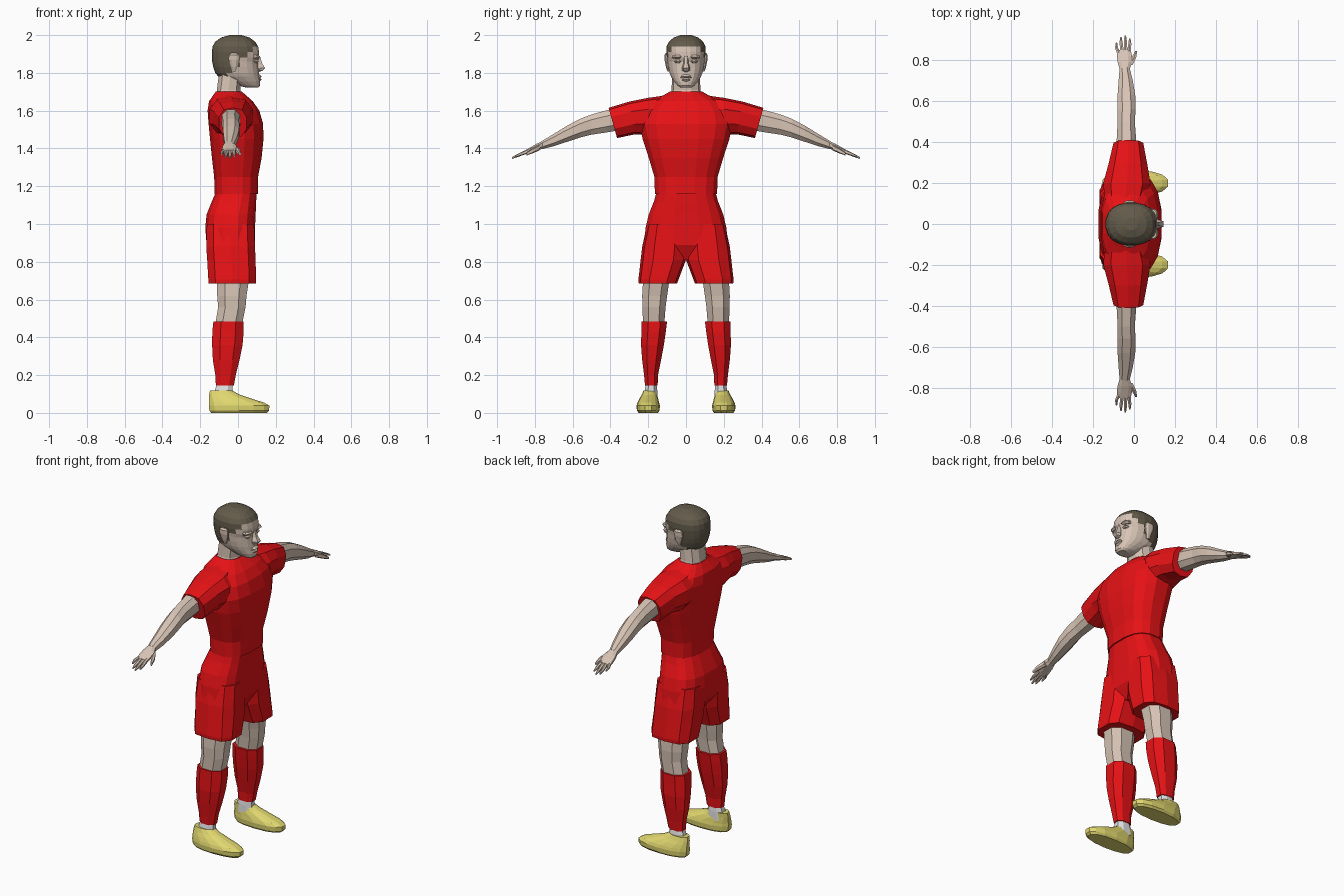
import bpy, bmesh, math


def material(name, rgb):
    m = bpy.data.materials.new(name)
    m.diffuse_color = (*rgb, 1)
    return m


RED = material("red cloth", (0.80, 0.006, 0.008))
SKIN = material("skin", (0.68, 0.55, 0.46))
HAIR = material("dark hair", (0.125, 0.105, 0.07))
YELLOW = material("yellow shoe", (0.75, 0.68, 0.16))
WHITE = material("white ankle", (0.75, 0.75, 0.76))


def loft(name, rings, mat, sides=8, power=2.4, mirror=False, second=None, rule=None):
    """Skin rings (x0, x1, ya, za, yb, zb): x extent plus the two ends of the other diameter."""
    bm = bmesh.new()
    loops = []
    for x0, x1, ya, za, yb, zb in rings:
        loop = []
        for i in range(sides):
            a = 2 * math.pi * (i + 0.5) / sides
            c, s = math.cos(a), math.sin(a)
            k = math.cos(math.pi / sides) if sides <= 10 else 1
            c = math.copysign(min(1, abs(c / k)) ** (2 / power), c)
            s = math.copysign(min(1, abs(s / k)) ** (2 / power), s)
            loop.append(bm.verts.new(((x0 + x1) / 2 + c * (x1 - x0) / 2,
                                      (ya + yb) / 2 + s * (ya - yb) / 2,
                                      (za + zb) / 2 + s * (za - zb) / 2)))
        loops.append(loop)
    for p, q in zip(loops, loops[1:]):
        for i in range(sides):
            j = (i + 1) % sides
            bm.faces.new((p[i], p[j], q[j], q[i]))
    bm.faces.new(loops[0])
    bm.faces.new(loops[-1])
    bmesh.ops.recalc_face_normals(bm, faces=bm.faces)
    if rule:
        for f in bm.faces:
            f.material_index = int(rule(f.calc_center_median()))
    me = bpy.data.meshes.new(name)
    bm.to_mesh(me)
    bm.free()
    me.materials.append(mat)
    if second:
        me.materials.append(second)
    ob = bpy.data.objects.new(name, me)
    bpy.context.collection.objects.link(ob)
    if mirror:
        mod = ob.modifiers.new("mirror", 'MIRROR')
        mod.use_axis = (False, True, False)
        mod.use_mirror_merge = False
    return ob


def mid(*rows):
    """Level rings centred on y = 0 from (z, x0, x1, half width)."""
    return [(x0, x1, w, z, -w, z) for z, x0, x1, w in rows]


def side(*rows):
    """Level rings off centre from (z, x0, x1, inner y, outer y)."""
    return [(x0, x1, yo, z, yi, z) for z, x0, x1, yi, yo in rows]


def along(*rows):
    """Upright rings from (y, x0, x1, z bottom, z top)."""
    return [(x0, x1, y, zt, y, zb) for y, x0, x1, zb, zt in rows]


# Shirt body and sleeves
loft("shirt", mid((1.16, -.125, .108, .167), (1.25, -.128, .108, .17), (1.35, -.14, .127, .20),
                  (1.45, -.15, .137, .233), (1.53, -.158, .135, .25), (1.60, -.163, .115, .235),
                  (1.65, -.155, .08, .19), (1.685, -.13, .04, .115), (1.702, -.118, .02, .085)),
     RED, sides=16, power=2.6)
loft("sleeve", [(-.14, .05, .08, 1.685, .08, 1.46), (-.15, .08, .20, 1.668, .20, 1.47),
                (-.125, .065, .30, 1.648, .27, 1.475), (-.10, .045, .41, 1.615, .365, 1.455)],
     RED, sides=10, mirror=True)

# Shorts
loft("shorts_top", mid((1.17, -.118, .10, .158), (1.12, -.14, .098, .172), (1.05, -.168, .095, .20),
                       (0.98, -.175, .092, .217), (0.89, -.168, .090, .225), (0.81, -.11, .05, .15)),
     RED, sides=16, power=2.8)
loft("shorts_leg", side((1.0, -.165, .085, .01, .205), (0.88, -.168, .09, -.005, .232),
                        (0.81, -.163, .093, .0, .240), (0.705, -.157, .096, .04, .252),
                        (0.685, -.155, .094, .047, .25)), RED, sides=10, power=2.8, mirror=True)

# Legs, socks, ankles and shoes
loft("leg", side((.75, -.12, .06, .085, .225), (.69, -.112, .056, .09, .228), (.62, -.11, .045, .10, .232),
                 (.56, -.105, .04, .108, .23), (.47, -.12, .022, .115, .228)), SKIN, mirror=True)
loft("sock", side((.485, -.13, .03, .10, .236), (.43, -.136, .03, .107, .236), (.36, -.137, .024, .117, .238),
                  (.28, -.133, .008, .132, .232), (.20, -.12, -.012, .148, .222),
                  (.145, -.117, -.022, .15, .217)), RED, mirror=True)
loft("ankle", side((.16, -.11, -.03, .157, .21), (.12, -.122, -.028, .152, .218),
                   (.07, -.13, -.02, .15, .22)), WHITE, mirror=True)
loft("shoe", side((0, -.145, .155, .148, .25), (.012, -.155, .168, .14, .26), (.038, -.158, .17, .138, .262),
                  (.055, -.157, .14, .142, .257), (.075, -.156, .075, .147, .247),
                  (.095, -.155, .015, .153, .235), (.118, -.15, -.03, .155, .225)),
     YELLOW, sides=14, power=2.3, mirror=True)

# Arms and hands
loft("arm", along((.33, -.09, .015, 1.50, 1.625), (.42, -.084, .01, 1.485, 1.602),
                  (.50, -.08, .004, 1.473, 1.58), (.56, -.08, .008, 1.458, 1.557),
                  (.63, -.08, .006, 1.435, 1.52), (.70, -.075, -.006, 1.412, 1.477),
                  (.765, -.07, -.022, 1.396, 1.438)), SKIN, mirror=True)
loft("palm", along((.755, -.07, -.022, 1.40, 1.442), (.79, -.080, -.008, 1.388, 1.425),
                   (.82, -.084, -.010, 1.380, 1.408), (.85, -.082, -.016, 1.370, 1.391)),
     SKIN, mirror=True)
for i, (start, tip, reach) in enumerate([(-.074, -.086, .885), (-.057, -.064, .912),
                                         (-.040, -.043, .92), (-.024, -.021, .905)]):
    z = 1.345 + (.92 - reach) * .5
    loft(f"finger_{i + 1}", along((.835, start - .009, start + .009, 1.375, 1.397),
                                  (reach - .025, tip - .007, tip + .008, z + .008, z + .024),
                                  (reach, tip - .003, tip + .004, z, z + .010)),
         SKIN, sides=6, mirror=True)
loft("thumb", along((.775, -.035, -.008, 1.390, 1.42), (.81, -.012, .010, 1.375, 1.402),
                    (.845, .006, .016, 1.362, 1.378)), SKIN, sides=6, mirror=True)

# Neck and head, with hair coloured above a sloping hairline
loft("neck", mid((1.66, -.115, .025, .09), (1.71, -.112, .012, .076), (1.80, -.10, .02, .074)),
     SKIN, sides=10)


def is_hair(c):
    t = min(1, max(0, (c.x + .06) / .15))
    return c.z > 1.785 + t * .15


loft("head", mid((1.722, .045, .108, .028), (1.733, .0, .117, .046), (1.755, -.055, .118, .064),
                 (1.78, -.105, .114, .080), (1.80, -.122, .112, .088), (1.83, -.132, .108, .095),
                 (1.86, -.138, .106, .099), (1.882, -.14, .114, .102), (1.91, -.14, .113, .105),
                 (1.94, -.136, .108, .104), (1.965, -.122, .092, .092), (1.987, -.09, .062, .066),
                 (2.0, -.045, .018, .03)), SKIN, sides=20, power=2.3, second=HAIR, rule=is_hair)

# Face features
loft("nose", mid((1.89, .09, .116, .010), (1.85, .09, .128, .014), (1.826, .09, .143, .022),
                 (1.812, .09, .132, .020), (1.806, .09, .115, .012)), SKIN, sides=6)
loft("upper_lip", mid((1.792, .09, .114, .016), (1.78, .09, .126, .027), (1.774, .09, .118, .03)),
     SKIN, sides=8)
loft("lower_lip", mid((1.773, .09, .118, .028), (1.764, .09, .125, .022), (1.754, .09, .116, .016)),
     SKIN, sides=8)
loft("brow", side((1.875, .06, .105, .025, .070), (1.884, .06, .117, .014, .074),
                  (1.894, .06, .110, .020, .070)), SKIN, sides=8, mirror=True)
loft("eye", side((1.853, .07, .104, .030, .054), (1.861, .07, .110, .022, .062),
                 (1.869, .07, .104, .030, .054)), SKIN, sides=8, mirror=True)
loft("ear", side((1.808, -.03, -.012, .085, .098), (1.83, -.036, -.004, .085, .106),
                 (1.87, -.05, .006, .085, .114), (1.895, -.048, .004, .09, .115),
                 (1.905, -.035, -.008, .09, .108)), SKIN, sides=8, mirror=True)
